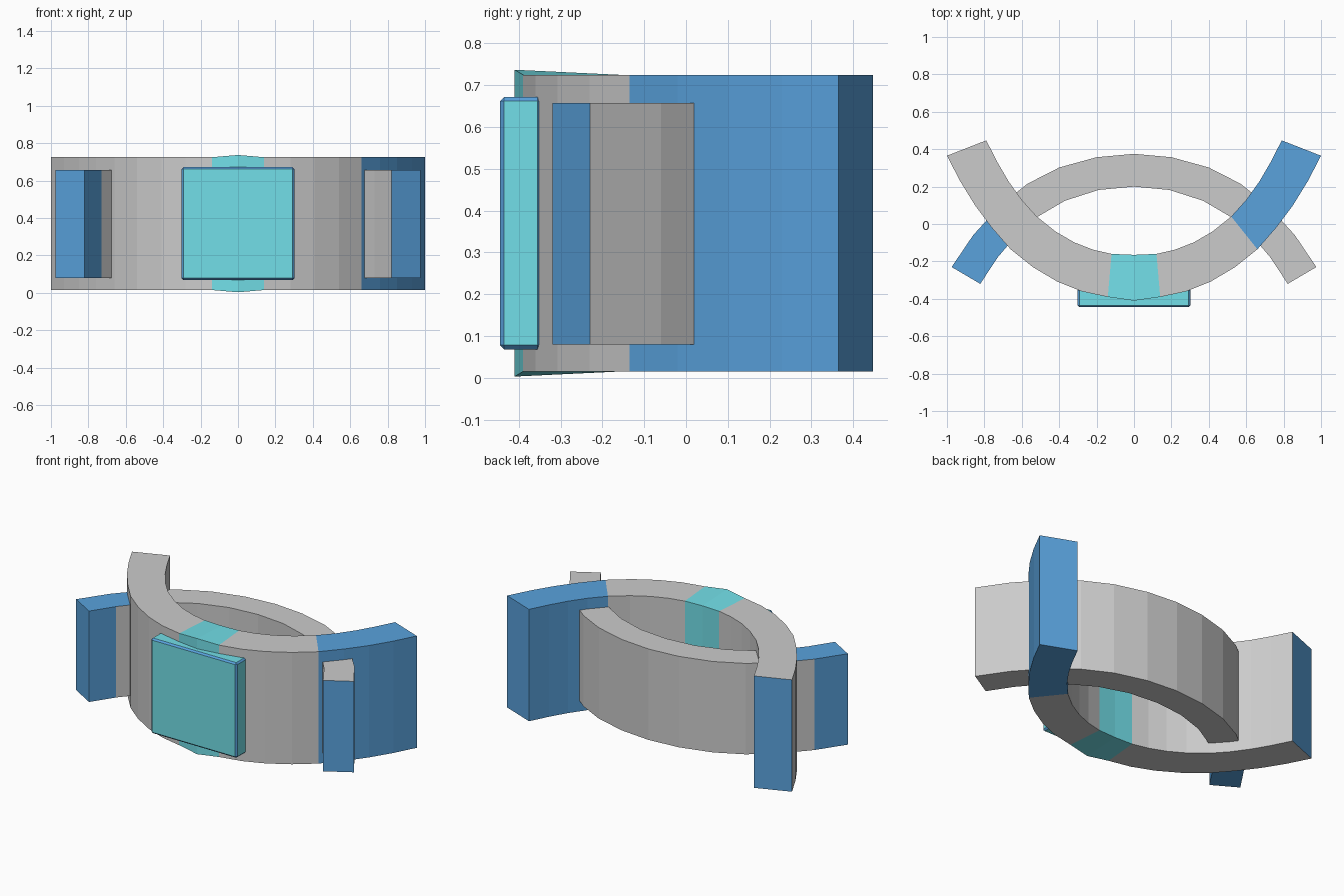
import bpy, bmesh

if "Cube" in bpy.data.objects:
    bpy.data.objects.remove(bpy.data.objects["Cube"])


def material(name, rgb):
    m = bpy.data.materials.new(name)
    m.diffuse_color = (*rgb, 1)
    m.use_nodes = True
    m.node_tree.nodes["Principled BSDF"].inputs["Base Color"].default_value = m.diffuse_color
    return m


GREY = material("grey", (0.8, 0.8, 0.8))
BLUE = material("blue", (0.1, 0.36, 0.72))
CYAN = material("cyan", (0.17, 0.74, 0.81))
MATS = [GREY, BLUE, CYAN]  # material slots 0, 1, 2


def add_object(name, bm):
    bmesh.ops.recalc_face_normals(bm, faces=bm.faces)
    me = bpy.data.meshes.new(name)
    bm.to_mesh(me)
    bm.free()
    for m in MATS:
        me.materials.append(m)
    ob = bpy.data.objects.new(name, me)
    bpy.context.collection.objects.link(ob)
    return ob


def curved_band(name, half, z0, z1, bulge, side_mat, top_mat, caps):
    """Sweep a rectangular section along a mirrored arc; half = (xo, yo, xi, yi) from the centre out."""
    path = [(-a, b, -c, d) for a, b, c, d in reversed(half[1:])] + half
    mid = len(half) - 1
    bm = bmesh.new()
    rings = []
    for i, (xo, yo, xi, yi) in enumerate(path):
        e = bulge if i == mid else 0
        pts = [(xo, yo, z0 - e), (xo, yo, z1 + e), (xi, yi, z1), (xi, yi, z0)]
        rings.append([bm.verts.new(p) for p in pts])
    for i, (a, b) in enumerate(zip(rings, rings[1:])):
        for k in range(4):
            f = bm.faces.new((a[k], a[(k + 1) % 4], b[(k + 1) % 4], b[k]))
            f.material_index = (side_mat if k % 2 == 0 else top_mat).get(i, 0)
    for ring in (rings[0], rings[-1]):
        bm.faces.new(ring).material_index = caps
    return add_object(name, bm)


# Front band: cyan middle, blue right arm, blue end caps
front = [(0, -.41, 0, -.165), (.14, -.39, .12, -.16), (.28, -.36, .22, -.137),
         (.41, -.308, .32, -.098), (.54, -.231, .42, -.04), (.66, -.135, .52, .04),
         (.76, -.02, .60, .129), (.85, .10, .67, .227), (.93, .23, .73, .33),
         (1.0, .365, .79, .447)]
front_mat = {8: 2, 9: 2, 14: 1, 15: 1, 16: 1, 17: 1}
curved_band("front_band", front, .015, .725, .012, front_mat, front_mat, 1)

# Rear band: opposite curve, lower, blue left tip
rear = [(0, .375, 0, .20), (.2, .357, .19, .182), (.4, .302, .37, .124),
        (.57, .215, .51, .042), (.72, .095, .62, -.05), (.86, -.06, .73, -.18),
        (.975, -.23, .822, -.32)]
curved_band("rear_band", rear, .08, .657, 0, {0: 1}, {0: 1, 1: 1}, 1)

# Front panel: cyan plate with thin blue bevelled edges
bm = bmesh.new()
bmesh.ops.create_cube(bm, size=1)
for v in bm.verts:
    v.co = (v.co.x * .604, v.co.y * .10 - .395, v.co.z * .604 + .37)
for f in bm.faces:
    f.material_index = 2
bmesh.ops.bevel(bm, geom=bm.edges[:], offset=.01, segments=1, affect='EDGES',
                profile=.5, material=1)
add_object("front_panel", bm)
